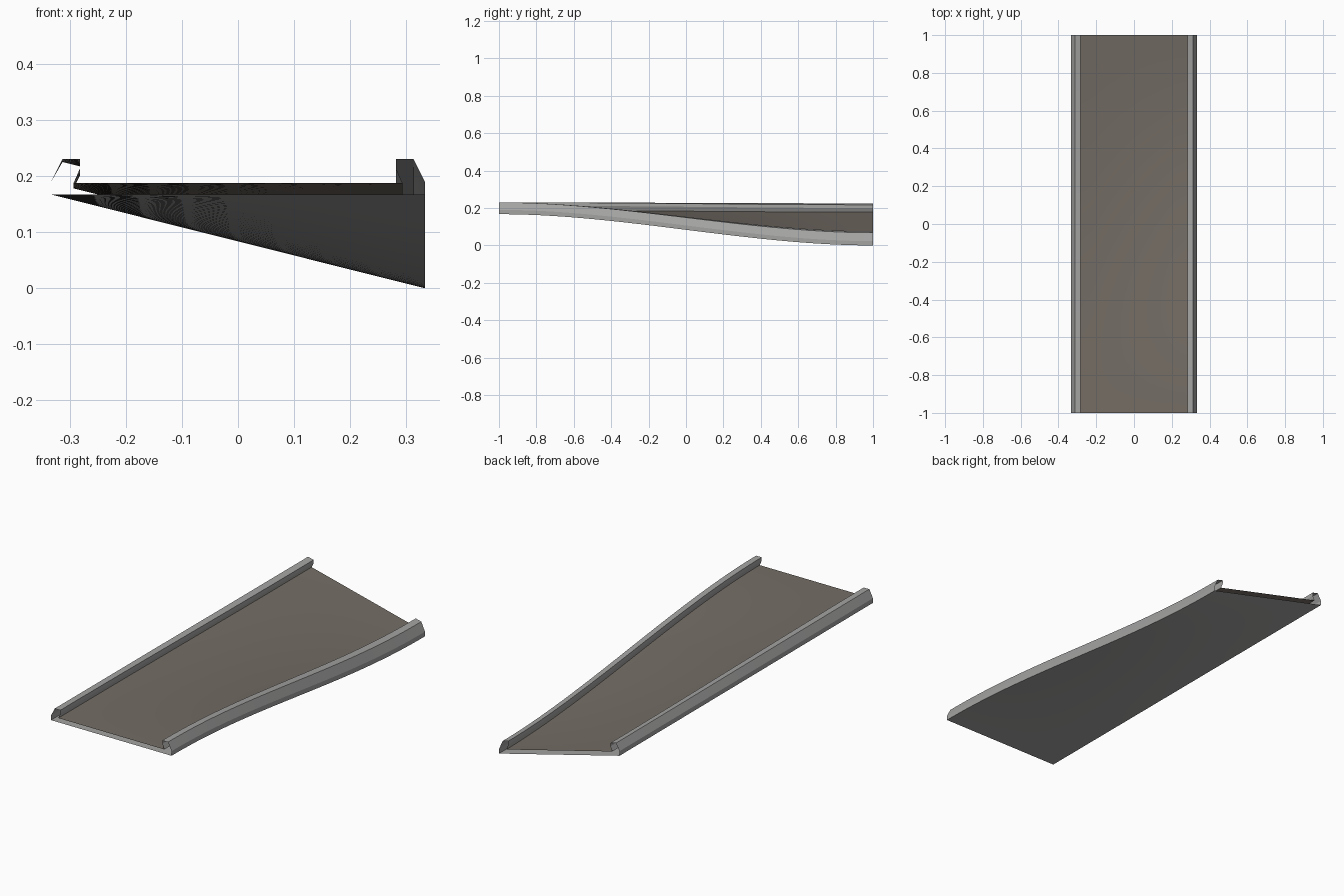
import bpy, bmesh

if "Cube" in bpy.data.objects:
    bpy.data.objects.remove(bpy.data.objects["Cube"])

W, H, N = 0.333, 0.167, 40   # half width, base height, steps along length


def material(name, rgb):
    m = bpy.data.materials.new(name)
    m.diffuse_color = (*rgb, 1)
    m.use_nodes = True
    m.node_tree.nodes["Principled BSDF"].inputs["Base Color"].default_value = m.diffuse_color
    return m


grey = material("rail grey", (0.37, 0.37, 0.365))
brown = material("road brown grey", (0.175, 0.153, 0.13))


def sweep(name, profile, mat):
    """Sweep an open x/z profile from y=-1 to y=1, the right side easing down."""
    bm = bmesh.new()
    rows = []
    for i in range(N + 1):
        t = i / N
        drop = H * t * t * (3 - 2 * t)
        rows.append([bm.verts.new((x, 2 * t - 1, H + z - drop * (x + W) / (2 * W)))
                     for x, z in profile])
    for a, b in zip(rows, rows[1:]):
        for j in range(len(profile) - 1):
            bm.faces.new((a[j], a[j + 1], b[j + 1], b[j]))
    me = bpy.data.meshes.new(name)
    bm.to_mesh(me)
    bm.free()
    me.materials.append(mat)
    ob = bpy.data.objects.new(name, me)
    bpy.context.collection.objects.link(ob)
    bpy.context.view_layer.objects.active = ob
    ob.select_set(True)
    bpy.ops.object.shade_smooth_by_angle(angle=0.3)
    ob.select_set(False)


# guard rail section, from the deck up over the lip and down the outside
rail = [(0.293, 0.021), (0.282, 0.046), (0.282, 0.063),
        (0.313, 0.063), (0.333, 0.023), (0.333, 0.0)]
left = [(-x, z) for x, z in reversed(rail)]
sweep("left_rail", left, grey)
sweep("right_rail", rail, grey)

# road surface and underside; the ends stay open
K = 8
sweep("road_surface", [(-0.293 + 0.586 * k / K, 0.021) for k in range(K + 1)], brown)
sweep("underside", [(W - 2 * W * k / K, 0.0) for k in range(K + 1)], grey)
